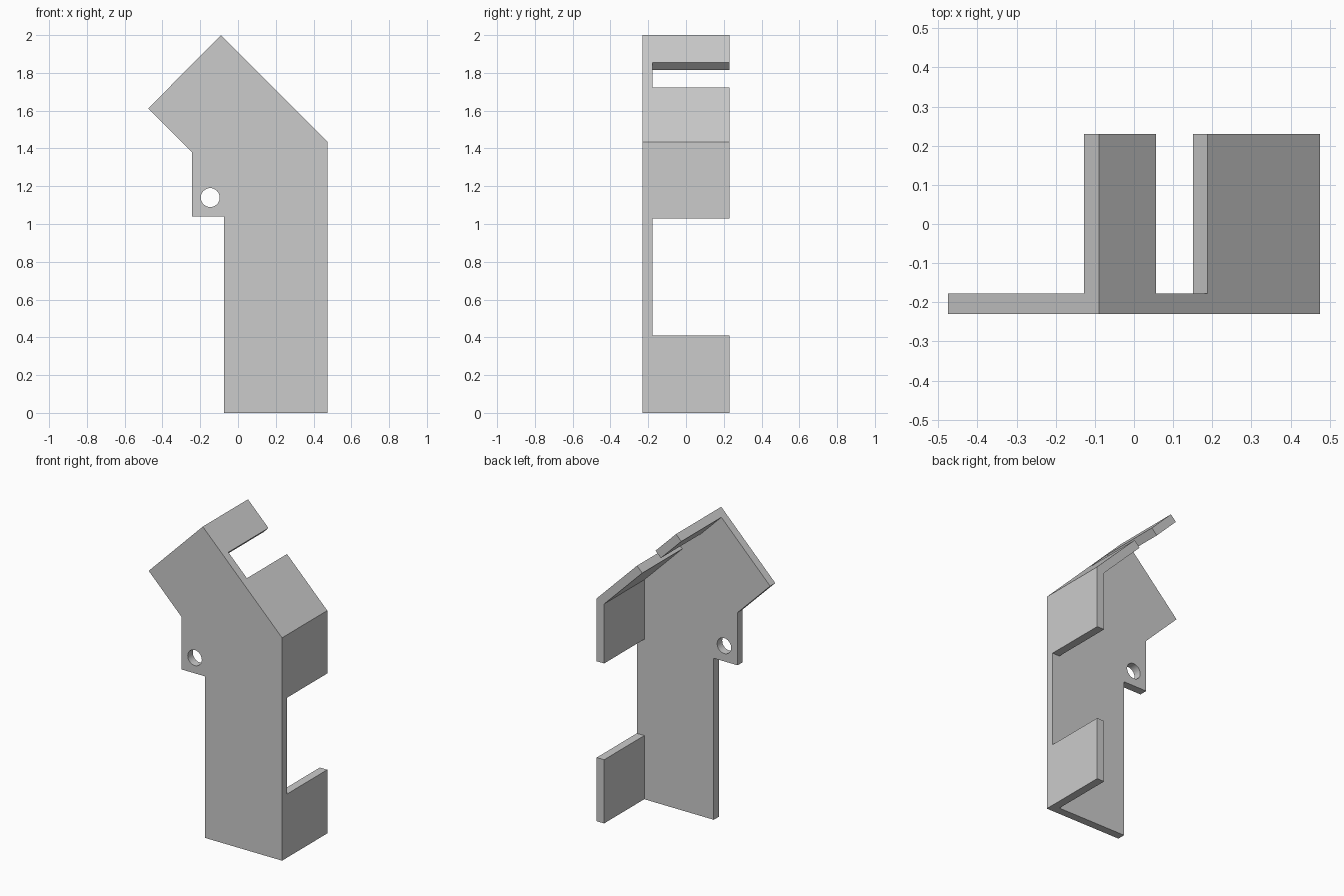
import bpy
import bmesh
from math import pi, sqrt
from mathutils import Matrix, Vector

cube = bpy.data.objects.get("Cube")
if cube:
    bpy.data.objects.remove(cube, do_unlink=True)

FRONT, INNER, BACK = -0.23, -0.178, 0.23   # depth of plate faces and flange ends
T = 0.053                                  # sheet thickness
RIGHT, BEND, PEAK_X, PEAK_Z = 0.475, 1.435, -0.09, 2.0

grey = bpy.data.materials.new("plain grey")
grey.use_nodes = True
colour = (0.6, 0.6, 0.6, 1)
grey.diffuse_color = colour
grey.node_tree.nodes["Principled BSDF"].inputs["Base Color"].default_value = colour


def prism(name, outline, y0, y1):
    """Extrude an x-z outline from y0 to y1."""
    bm = bmesh.new()
    face = bm.faces.new([bm.verts.new((x, y0, z)) for x, z in outline])
    new = bmesh.ops.extrude_face_region(bm, geom=[face])["geom"]
    moved = [v for v in new if isinstance(v, bmesh.types.BMVert)]
    bmesh.ops.translate(bm, verts=moved, vec=Vector((0, y1 - y0, 0)))
    bmesh.ops.recalc_face_normals(bm, faces=bm.faces)
    mesh = bpy.data.meshes.new(name)
    bm.to_mesh(mesh)
    bm.free()
    mesh.materials.append(grey)
    obj = bpy.data.objects.new(name, mesh)
    bpy.context.collection.objects.link(obj)
    return obj


def slope(x, depth=0.0):
    """Point on the sloped edge at x, moved square into the sheet by depth."""
    d = depth / sqrt(2)
    return (x - d, PEAK_Z - (x - PEAK_X) - d)


# Face plate with angled head and side lug
plate = prism("face_plate", [
    (-0.073, 0), (RIGHT, 0), (RIGHT, BEND), (PEAK_X, PEAK_Z),
    (-0.475, 1.612), (-0.243, 1.38), (-0.243, 1.04), (-0.073, 1.04)], FRONT, INNER)

# Round hole through the lug
bm = bmesh.new()
bmesh.ops.create_cone(bm, cap_ends=True, segments=48, radius1=0.05, radius2=0.05, depth=0.4,
                      matrix=Matrix.Translation((-0.147, INNER, 1.14)) @ Matrix.Rotation(pi / 2, 4, 'X'))
mesh = bpy.data.meshes.new("hole_cutter")
bm.to_mesh(mesh)
bm.free()
mesh.materials.append(grey)
cutter = bpy.data.objects.new("hole_cutter", mesh)
bpy.context.collection.objects.link(cutter)
cutter.hide_render = True
cut = plate.modifiers.new("lug_hole", 'BOOLEAN')
cut.operation, cut.solver, cut.object = 'DIFFERENCE', 'EXACT', cutter
bpy.context.view_layer.objects.active = plate
plate.select_set(True)
bpy.ops.object.modifier_apply(modifier=cut.name)
bpy.data.objects.remove(cutter, do_unlink=True)
bpy.ops.object.shade_smooth_by_angle(angle=pi / 6)

# Lower side flange
inside = RIGHT - T
prism("lower_flange", [(inside, 0), (RIGHT, 0), (RIGHT, 0.41), (inside, 0.41)], INNER, BACK)

# Bent flange: upper side wall folding into the slope
inner_bend = PEAK_X + PEAK_Z - T * sqrt(2) - inside
prism("bent_flange", [(inside, 1.03), (RIGHT, 1.03), (RIGHT, BEND), slope(0.188),
                      slope(0.188, T), (inside, inner_bend)], INNER, BACK)

# Top flange at the peak of the slope
prism("top_flange", [slope(PEAK_X), slope(0.056), slope(0.056, T), slope(PEAK_X, T)], INNER, BACK)
